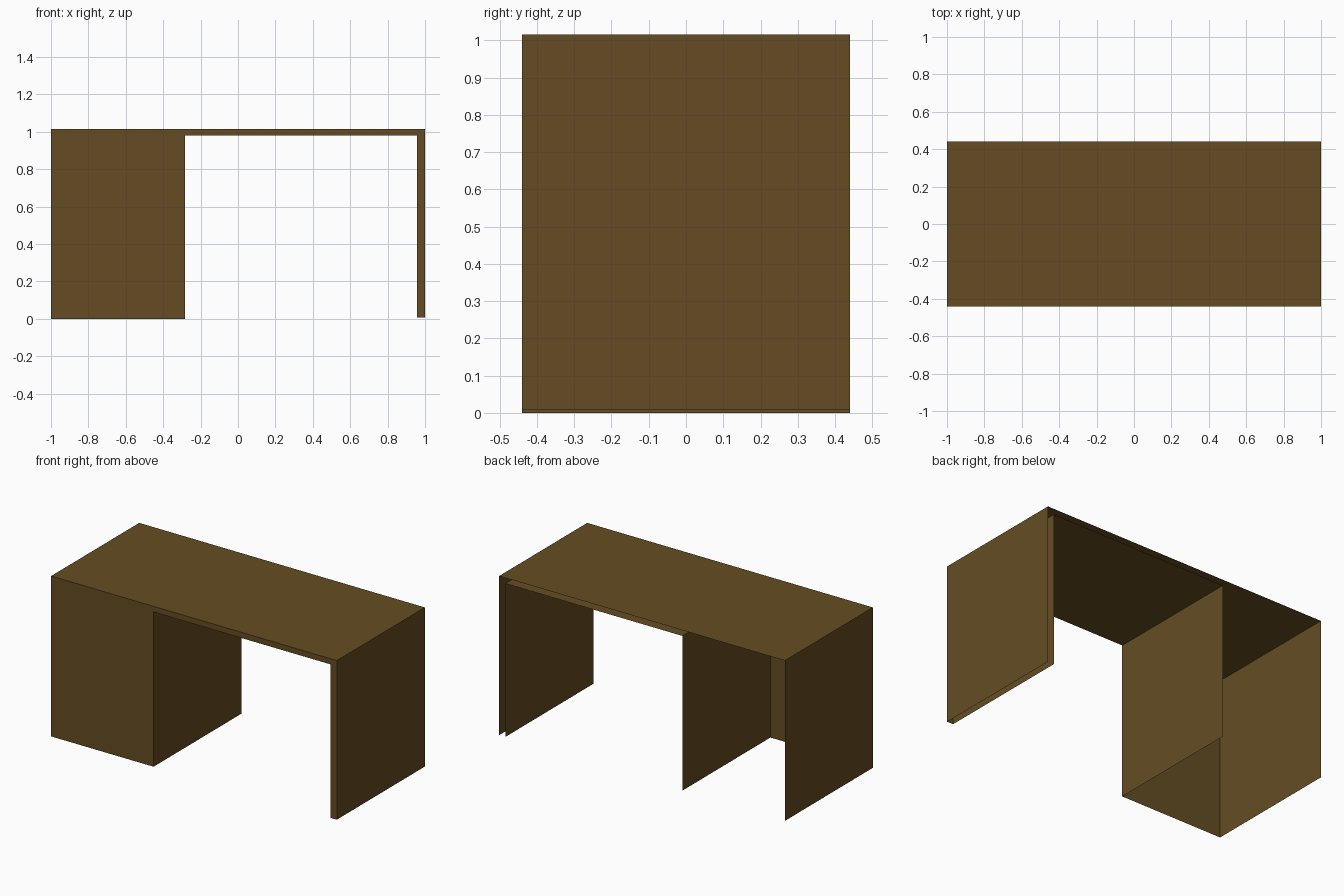
import bpy

if "Cube" in bpy.data.objects:
    bpy.data.objects.remove(bpy.data.objects["Cube"])

wood = bpy.data.materials.new("brown wood")
wood.diffuse_color = (0.128, 0.073, 0.0165, 1)
wood.use_nodes = True
wood.node_tree.nodes["Principled BSDF"].inputs["Base Color"].default_value = wood.diffuse_color

FRONT, BACK = -0.44, 0.44

# x, z profiles: outside of the desk, and the kneehole
outer = [(-1, 0), (-1, 1.015), (1, 1.015), (1, 0.008)]
kneehole = [(0.957, 0.008), (0.957, 0.979), (-0.283, 0.979), (-0.283, 0)]


def add_mesh(name, verts, faces):
    mesh = bpy.data.meshes.new(name)
    mesh.from_pydata(verts, [], faces)
    mesh.materials.append(wood)
    obj = bpy.data.objects.new(name, mesh)
    bpy.context.collection.objects.link(obj)
    return obj


def sheet(name, profile):
    """Sweep an open x-z profile from front to back as thin sheets."""
    n = len(profile)
    verts = [(x, y, z) for y in (FRONT, BACK) for x, z in profile]
    faces = [(i, i + n, i + n + 1, i + 1) for i in range(n - 1)]
    return add_mesh(name, verts, faces)


# Top and outer sides (open at the back and underneath)
sheet("desktop_and_outer_sides", outer)

# Underside of the top, inner leg face and inner cabinet side
sheet("kneehole_lining", kneehole)

# Front: cabinet face, thin top edge and leg edge, split into convex quads
loop = outer + kneehole
front = [(x, FRONT, z) for x, z in loop] + [(-0.283, FRONT, 1.015), (0.957, FRONT, 1.015)]
add_mesh("front_panel", front,
         [(0, 7, 6, 8, 1), (6, 5, 9, 8), (4, 3, 2, 9, 5)])
